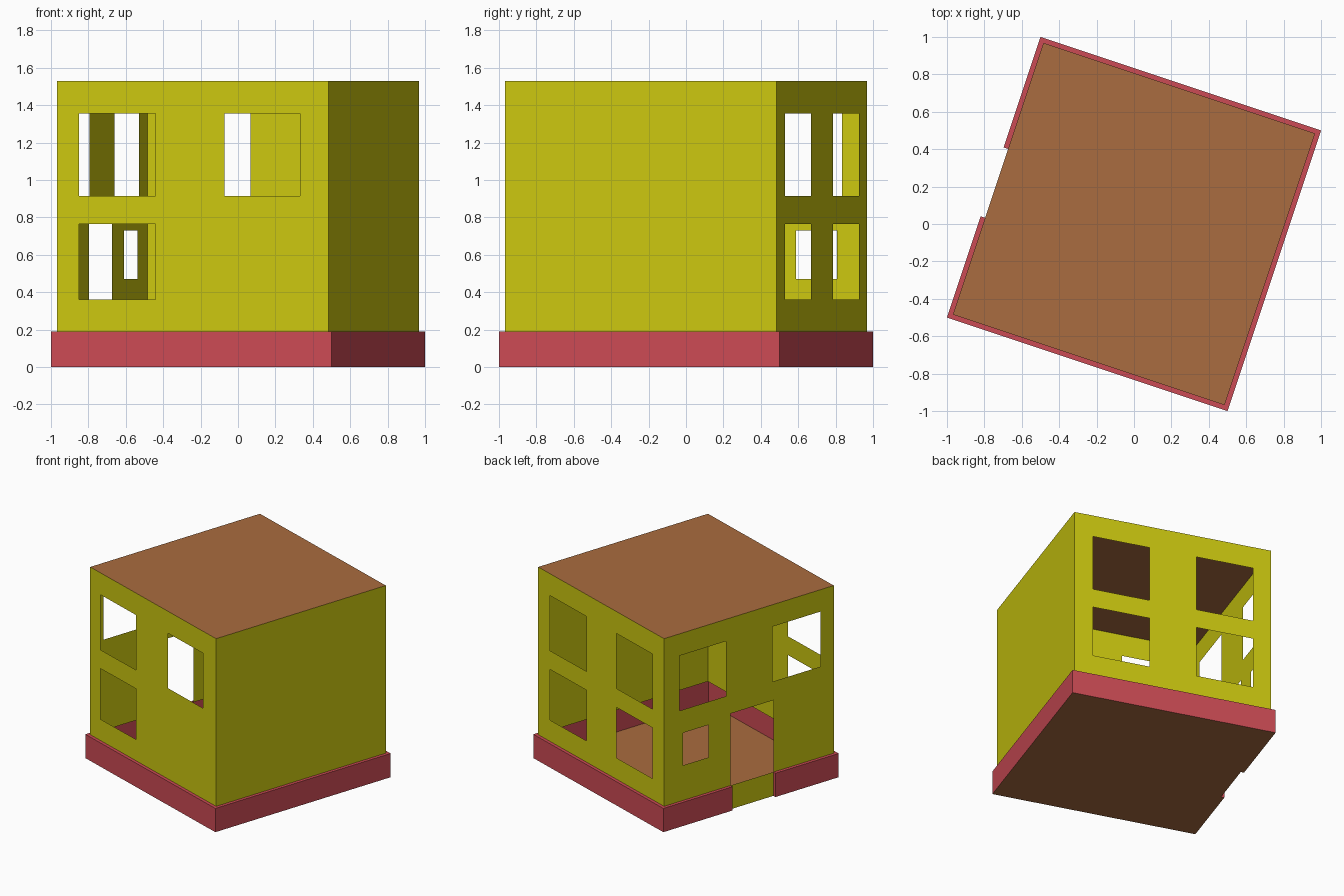
import bpy, bmesh, math

if "Cube" in bpy.data.objects:
    bpy.data.objects.remove(bpy.data.objects["Cube"])

ANGLE = math.atan2(-0.5, 1.5)      # the house stands turned on the grid
H, P = 0.7655, 0.7906              # half widths of walls and plinth
Z0, Z1 = 0.19, 1.53                # plinth top, roof
LOW, HIGH = (0.36, 0.765), (0.915, 1.355)   # window rows
D0, D1 = -0.22, 0.168              # door opening along the left wall


def material(name, rgb):
    m = bpy.data.materials.new(name)
    m.diffuse_color = (*rgb, 1)
    m.use_nodes = True
    m.node_tree.nodes["Principled BSDF"].inputs["Base Color"].default_value = m.diffuse_color
    return m


YELLOW = material("yellow_wall", (0.6, 0.57, 0.005))
RED = material("red_plinth", (0.6, 0.07, 0.09))
BROWN = material("brown_slab", (0.4, 0.15, 0.05))


def make(name, faces, mat):
    """Flat sheet object from a list of polygons."""
    bm = bmesh.new()
    for pts in faces:
        bm.faces.new([bm.verts.new(p) for p in pts])
    bmesh.ops.remove_doubles(bm, verts=bm.verts, dist=1e-4)
    mesh = bpy.data.meshes.new(name)
    bm.to_mesh(mesh)
    bm.free()
    mesh.materials.append(mat)
    ob = bpy.data.objects.new(name, mesh)
    ob.rotation_euler.z = ANGLE
    bpy.context.collection.objects.link(ob)
    return ob


def wall(name, place, holes, flip=False):
    """Thin wall split on the opening edges; cells inside openings are left out."""
    ss = sorted({-H, H, *[s for h in holes for s in h[:2]]})
    zs = sorted({Z0, Z1, *[z for h in holes for z in h[2:]]})
    faces = []
    for a, b in zip(ss, ss[1:]):
        for c, d in zip(zs, zs[1:]):
            s, z = (a + b) / 2, (c + d) / 2
            if any(h[0] < s < h[1] and h[2] < z < h[3] for h in holes):
                continue
            quad = [place(a, c), place(b, c), place(b, d), place(a, d)]
            faces.append(quad[::-1] if flip else quad)
    make(name, faces, YELLOW)


# walls with window and door openings
wall("front_wall", lambda s, z: (s, -H, z),
     [(-0.64, -0.21, *LOW), (-0.64, -0.21, *HIGH), (0.18, 0.605, *HIGH)])
wall("right_wall", lambda s, z: (H, s, z), [])
wall("back_wall", lambda s, z: (s, H, z),
     [(a, b, *row) for a, b in ((-0.625, -0.185), (0.18, 0.62)) for row in (LOW, HIGH)], True)
wall("left_wall", lambda s, z: (-H, s, z),
     [(0.208, 0.625, *HIGH), (-0.645, -0.213, *HIGH),
      (0.365, 0.596, 0.47, 0.73), (D0, D1, Z0, 0.765)], True)

# roof
make("roof", [[(-H, -H, Z1), (H, -H, Z1), (H, H, Z1), (-H, H, Z1)]], BROWN)

# plinth outline with the notch under the door
outline = [(-P, -P), (P, -P), (P, P), (-P, P),
           (-P, D1), (-H, D1), (-H, D0), (-P, D0)]
make("ground_floor", [[(x, y, 0) for x, y in reversed(outline)]], BROWN)


def side(p, q):
    return [(*p, 0), (*q, 0), (*q, Z0), (*p, Z0)]


sides = [side(p, outline[(i + 1) % 8]) for i, p in enumerate(outline)]
step = sides.pop(5)


def flat(x0, x1, y0, y1):
    return [(x0, y0, Z0), (x1, y0, Z0), (x1, y1, Z0), (x0, y1, Z0)]


# narrow ledge around the wall feet
ledge = [flat(-P, P, -P, -H), flat(-P, P, H, P), flat(H, P, -H, H),
         flat(-P, -H, -H, D0), flat(-P, -H, D1, H)]
make("plinth", sides + ledge, RED)

# wall strip under the door
make("door_step", [step], YELLOW)
